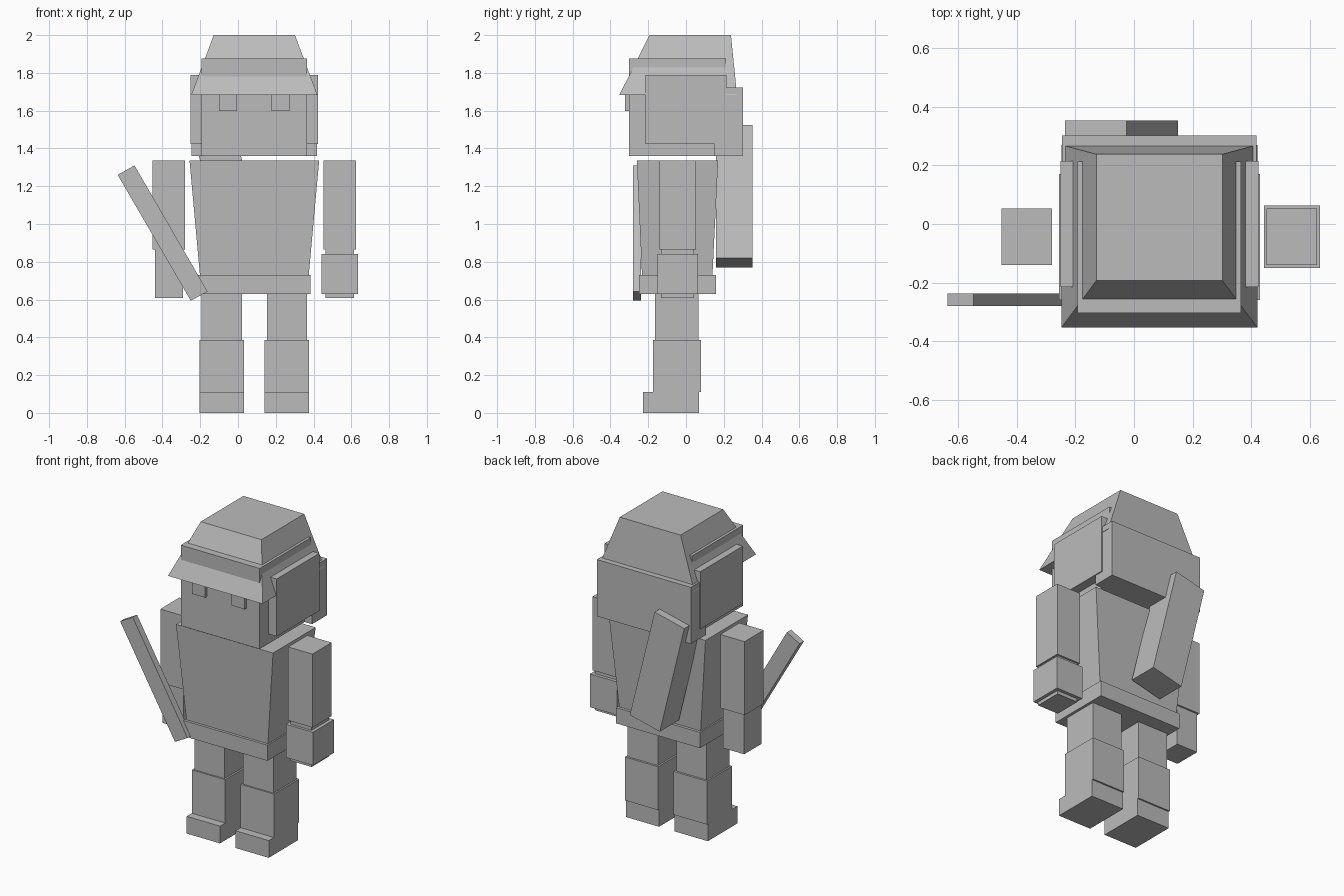
import bpy
import bmesh
from mathutils import Vector

if "Cube" in bpy.data.objects:
    bpy.data.objects.remove(bpy.data.objects["Cube"])

CX = 0.0865  # the figure's own centre line; the blade shifts it off x = 0

grey = bpy.data.materials.new("plain grey")
grey.diffuse_color = (0.5, 0.5, 0.5, 1)
grey.use_nodes = True
grey.node_tree.nodes["Principled BSDF"].inputs["Base Color"].default_value = grey.diffuse_color


def loft(name, lower, upper):
    """Solid between two matching four-point rings."""
    bm = bmesh.new()
    a = [bm.verts.new(p) for p in lower]
    b = [bm.verts.new(p) for p in upper]
    bm.faces.new(a)
    bm.faces.new(b)
    for i in range(4):
        j = (i + 1) % 4
        bm.faces.new((a[i], a[j], b[j], b[i]))
    bmesh.ops.recalc_face_normals(bm, faces=bm.faces)
    me = bpy.data.meshes.new(name)
    bm.to_mesh(me)
    bm.free()
    me.materials.append(grey)
    ob = bpy.data.objects.new(name, me)
    bpy.context.collection.objects.link(ob)
    return ob


def ring(x, y, z):
    return [(x[0], y[0], z), (x[1], y[0], z), (x[1], y[1], z), (x[0], y[1], z)]


def taper(name, half0, y0, z0, half1, y1, z1):
    """Tapered block centred on the figure's centre line."""
    return loft(name, ring((CX - half0, CX + half0), y0, z0),
                ring((CX - half1, CX + half1), y1, z1))


def block(name, half, y, z):
    return taper(name, half, y, z[0], half, y, z[1])


def pair(name, inner, outer, y, z):
    """Two mirrored boxes, given by their distances from the centre line."""
    for side, s in (("right", -1), ("left", 1)):
        x = sorted((CX + s * inner, CX + s * outer))
        loft(f"{side}_{name}", ring(x, y, z[0]), ring(x, y, z[1]))


def slab(name, profile, y):
    """Tilted box: a front profile pushed through the y range."""
    return loft(name, [(px, y[0], pz) for px, pz in profile],
                [(px, y[1], pz) for px, pz in profile])


# Legs and feet
pair("foot", 0.055, 0.290, (-0.227, 0.07), (0, 0.11))
pair("shin", 0.055, 0.290, (-0.175, 0.08), (0.11, 0.387))
pair("thigh", 0.066, 0.280, (-0.165, 0.067), (0.387, 0.63))

# Body
block("belt", 0.297, (-0.25, 0.158), (0.63, 0.73))
taper("torso", 0.288, (-0.233, 0.14), 0.73, 0.343, (-0.26, 0.17), 1.335)

# Arms, with a cuff only on the left hand
pair("upper_arm", 0.366, 0.538, (-0.14, 0.053), (0.865, 1.335))
pair("forearm", 0.378, 0.527, (-0.133, 0.042), (0.608, 0.865))
loft("left_cuff", ring((0.443, 0.635), (-0.15, 0.063), 0.63),
     ring((0.443, 0.635), (-0.15, 0.063), 0.842))

# Head, back hair, side flaps and eyes
block("head", 0.279, (-0.303, 0.213), (1.36, 1.875))
block("back_hair", 0.332, (0.15, 0.302), (1.36, 1.722))
pair("side_flap", 0.270, 0.338, (-0.215, 0.215), (1.423, 1.79))
pair("eye", 0.092, 0.187, (-0.323, -0.30), (1.597, 1.69))

# Cap with flared brim
taper("cap", 0.334, (-0.353, 0.27), 1.683, 0.215, (-0.193, 0.238), 2.0)

# Blade in front of the right hand, sheath across the back
slab("blade", [(-0.25, 0.594), (-0.161, 0.642), (-0.548, 1.31), (-0.637, 1.26)],
     (-0.28, -0.237))
slab("sheath", [(-0.062, 0.77), (0.15, 0.82), (-0.025, 1.525), (-0.235, 1.475)],
     (0.16, 0.353))
